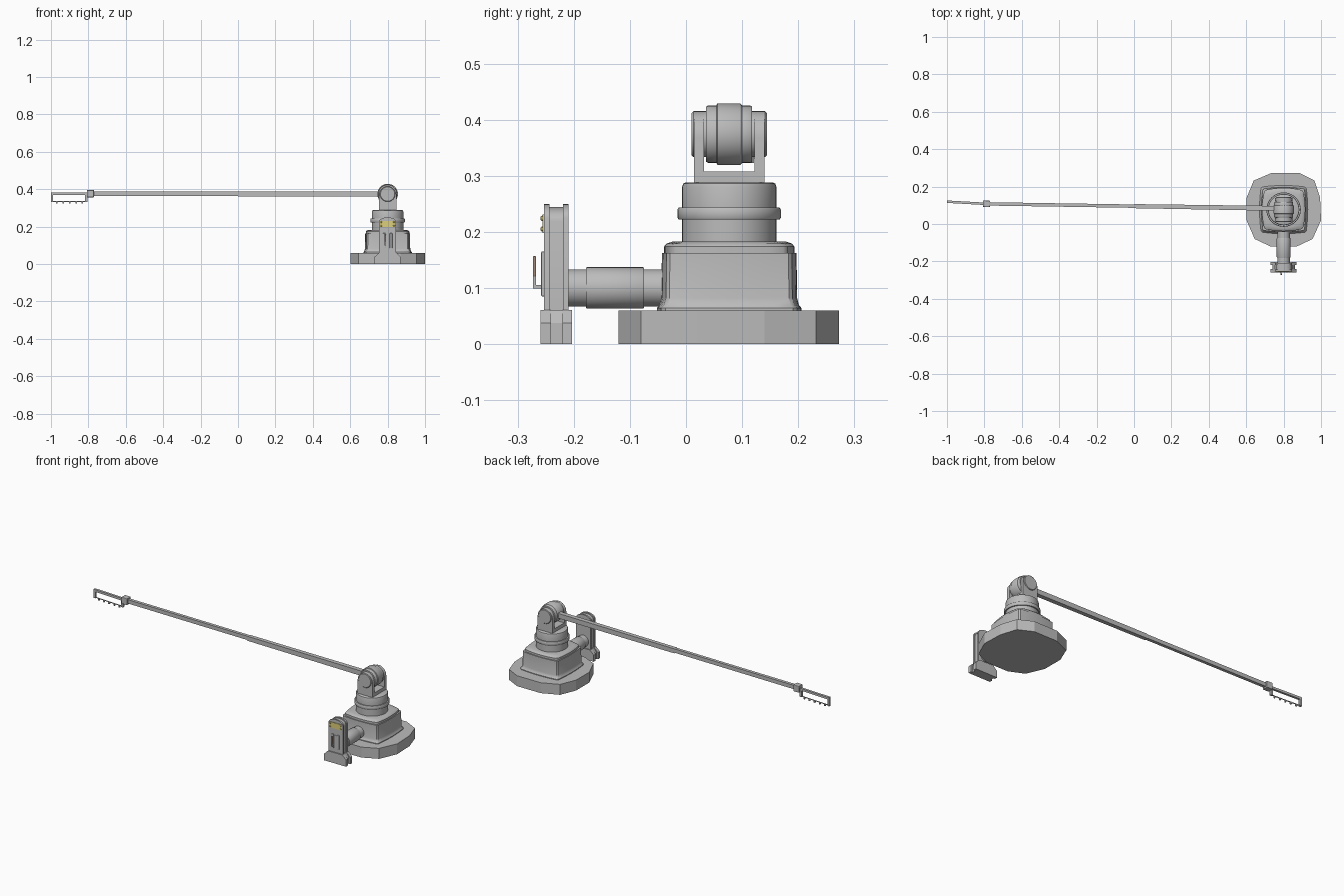
import bpy, bmesh, math
from mathutils import Vector

if "Cube" in bpy.data.objects:
    bpy.data.objects.remove(bpy.data.objects["Cube"])

CX, CY = 0.8, 0.077
PAINTS = {}


def paint(color):
    if color not in PAINTS:
        PAINTS[color] = bpy.data.materials.new("paint_%d" % len(PAINTS))
        PAINTS[color].diffuse_color = color
    return PAINTS[color]


STEEL, GOLD, COPPER = (.5, .5, .5, 1), (.72, .62, .2, 1), (.36, .25, .2, 1)


def finish(name, bm, smooth=False, color=STEEL, bevel=0):
    bmesh.ops.recalc_face_normals(bm, faces=bm.faces)
    me = bpy.data.meshes.new(name)
    bm.to_mesh(me)
    bm.free()
    ob = bpy.data.objects.new(name, me)
    bpy.context.collection.objects.link(ob)
    me.materials.append(paint(color))
    if bevel:
        b = ob.modifiers.new("bevel", 'BEVEL')
        b.width, b.segments = bevel, 2
    if smooth:
        bpy.ops.object.select_all(action='DESELECT')
        ob.select_set(True)
        bpy.context.view_layer.objects.active = ob
        bpy.ops.object.shade_smooth_by_angle(angle=math.radians(35))
    return ob


def loft(name, rings, **kw):
    """Skin a stack of equal-length point rings and cap both ends."""
    bm = bmesh.new()
    vs = [[bm.verts.new(p) for p in r] for r in rings]
    n = len(vs[0])
    for a, b in zip(vs, vs[1:]):
        for i in range(n):
            j = (i + 1) % n
            bm.faces.new((a[i], a[j], b[j], b[i]))
    bm.faces.new(vs[0])
    bm.faces.new(vs[-1])
    return finish(name, bm, **kw)


def lathe(name, profile, center, axis='z', seg=32, **kw):
    """Profile holds (radius, position along axis)."""
    rings = []
    for r, h in profile:
        ring = []
        for i in range(seg):
            t = 2 * math.pi * i / seg
            c, s = r * math.cos(t), r * math.sin(t)
            ring.append((center[0] + c, center[1] + s, h) if axis == 'z'
                        else (center[0] + c, h, center[1] + s))
        rings.append(ring)
    return loft(name, rings, smooth=True, **kw)


def plate(name, pts, y0, y1, **kw):
    """Extrude an x-z outline along y."""
    return loft(name, [[(x, y, z) for x, z in pts] for y in (y0, y1)], **kw)


def box(name, x0, x1, y0, y1, z0, z1, **kw):
    return plate(name, [(x0, z0), (x1, z0), (x1, z1), (x0, z1)], y0, y1, **kw)


def beam(name, p, q, w0, h0, w1, h1, **kw):
    p, q = Vector(p), Vector(q)
    d = (q - p).normalized()
    side = d.cross(Vector((0, 0, 1))).normalized()
    up = side.cross(d)
    corners = [(-1, -1), (1, -1), (1, 1), (-1, 1)]
    return loft(name, [[c + side * a * w / 2 + up * b * h / 2 for a, b in corners]
                       for c, w, h in ((p, w0, h0), (q, w1, h1))], **kw)


def boom_y(x):
    return 0.083 + (0.8 - x) * 0.0155 + max(0, -0.79 - x) * 0.04


# faceted ground slab
slab = [(-.065, .273), (.085, .273), (.165, .232), (.195, .14), (.2, 0.02), (.155, -.08), (.07, -.12),
        (-.07, -.12), (-.155, -.08), (-.198, .02), (-.198, .14), (-.16, .232)]
loft("ground_slab", [[(CX + x, y, z) for x, y in slab] for z in (0, 0.06)])


# housing: square with bowed sides and chamfered corners, flared at the foot
def bowed_ring(h, bow, wide, z):
    pts = []
    for k in range(4):
        c, s = math.cos(k * math.pi / 2), math.sin(k * math.pi / 2)
        for i in range(9):
            t = i / 4 - 1
            u, v = h * (1 - bow * t * t), h * wide * t
            pts.append((CX + u * c - v * s, CY + u * s + v * c, z))
    return pts


loft("housing", [bowed_ring(*a) for a in (
    (.129, .06, .88, .058), (.129, .06, .88, .064), (.124, .06, .88, .07), (.121, .07, .88, .082),
    (.12, .07, .88, .162))], smooth=True)
loft("housing_lid", [bowed_ring(*a) for a in (
    (.116, .1, .83, .16), (.116, .1, .83, .174), (.112, .12, .81, .179), (.1, .2, .74, .183))], smooth=True)

# turret with collar
lathe("turret", [(.084, .18), (.084, .222), (.09, .222), (.092, .225), (.092, .24), (.09, .243),
                 (.084, .243), (.084, .28), (.082, .286), (.078, .288)], (CX, CY), seg=40)

# yoke
box("yoke_base", CX - .047, CX + .047, .014, .14, .286, .308)
arch = [(CX - .047, .288), (CX + .047, .288)] + [
    (CX + .047 * math.cos(math.pi * i / 12), .368 + .047 * math.sin(math.pi * i / 12)) for i in range(13)]
for side, y0, y1 in (("front", .014, .032), ("back", .122, .14)):
    plate("yoke_arm_" + side, arch, y0, y1, smooth=True)
for side, s in (("front", -1), ("back", 1)):
    lathe("pivot_cap_" + side, [(.041, CY + s * .04), (.041, CY + s * .064), (.038, CY + s * .067)],
          (CX, .374), 'y')

# pivot drum
lathe("pivot_drum", [(.04, .03), (.04, .036), (.049, .036), (.051, .039), (.051, .054), (.055, .056),
                     (.055, .096), (.054, .098), (.051, .1), (.051, .115), (.049, .118), (.04, .118), (.04, .126)],
      (CX, .374), 'y', seg=36)

# two-piece boom
beam("boom_inner", (CX - .03, boom_y(.77), .375), (0, boom_y(0), .375), .026, .028, .022, .026)
beam("boom_outer", (.01, boom_y(.01), .376), (-.79, boom_y(-.79), .376), .018, .022, .018, .022)
beam("boom_joint", (-.77, boom_y(-.77), .376), (-.808, boom_y(-.808), .376), .034, .038, .034, .038, bevel=.003)

# tip frame with small teeth
beam("tip_top_bar", (-.8, boom_y(-.8), .375), (-1, boom_y(-1), .375), .013, .013, .013, .013)
for k, x in (("inner", -.811), ("outer", -.994)):
    beam("tip_post_" + k, (x + .006, boom_y(x), .353), (x - .006, boom_y(x), .353), .012, .044, .012, .044)
beam("tip_wire", (-.811, boom_y(-.811), .334), (-.994, boom_y(-.994), .334), .004, .004, .004, .004)
for i in range(5):
    x = -.832 - i * .034
    box("tip_tooth_%d" % i, x - .004, x + .004, boom_y(x) - .004, boom_y(x) + .004, .323, .334)

# side pipe
lathe("side_pipe", [(.033, -.215), (.033, -.178), (.036, -.178), (.037, -.176), (.037, -.077), (.036, -.075),
                    (.033, -.075), (.033, -.03)], (CX, .1), 'y')


# control post: two arched plates round a core, on a stepped foot
def post(h, top):
    return [(CX - h, .03), (CX + h, .03)] + [
        (CX + h * math.cos(math.pi * i / 10), top - .025 + .025 * math.sin(math.pi * i / 10)) for i in range(11)]


plate("post_core", post(.041, .244), -.245, -.215, smooth=True)
plate("post_plate_front", post(.046, .25), -.253, -.243, smooth=True)
plate("post_plate_back", post(.046, .25), -.219, -.209, smooth=True)


def foot(h):
    return [(CX - h, 0), (CX + h, 0), (CX + h, .038), (CX + .046, .061), (CX - .046, .061), (CX - h, .038)]


plate("foot_core", foot(.06), -.245, -.217)
plate("foot_front", foot(.07), -.259, -.241)
plate("foot_back", foot(.07), -.22, -.203)

# sign panel with corner studs
box("sign_panel", CX - .041, CX + .041, -.256, -.25, .198, .231, color=GOLD)
for i in range(4):
    sx, sz = (-1, 1)[i % 2] * .034, (.205, .224)[i // 2]
    lathe("sign_stud_%d" % i, [(.005, -.254), (.005, -.257), (.003, -.259)], (CX + sx, sz), 'y', seg=10, color=GOLD)

# lever slot and lever
for s in (-1, 1):
    box("slot_rail_" + ("left" if s < 0 else "right"), CX + s * .018 - .007, CX + s * .018 + .007,
        -.258, -.25, .085, .165, bevel=.002)
box("slot_back", CX - .014, CX + .014, -.255, -.25, .09, .16)
box("lever_stem", CX - .016, CX - .009, -.27, -.25, .099, .105)
box("lever_rod", CX - .016, CX - .009, -.2725, -.267, .099, .15)
box("lever_grip", CX - .017, CX - .008, -.273, -.267, .12, .157, color=COPPER, bevel=.002)

for m in bpy.data.materials:
    if m.users and not m.is_grease_pencil:
        m.use_nodes = True
        m.node_tree.nodes["Principled BSDF"].inputs["Base Color"].default_value = m.diffuse_color
